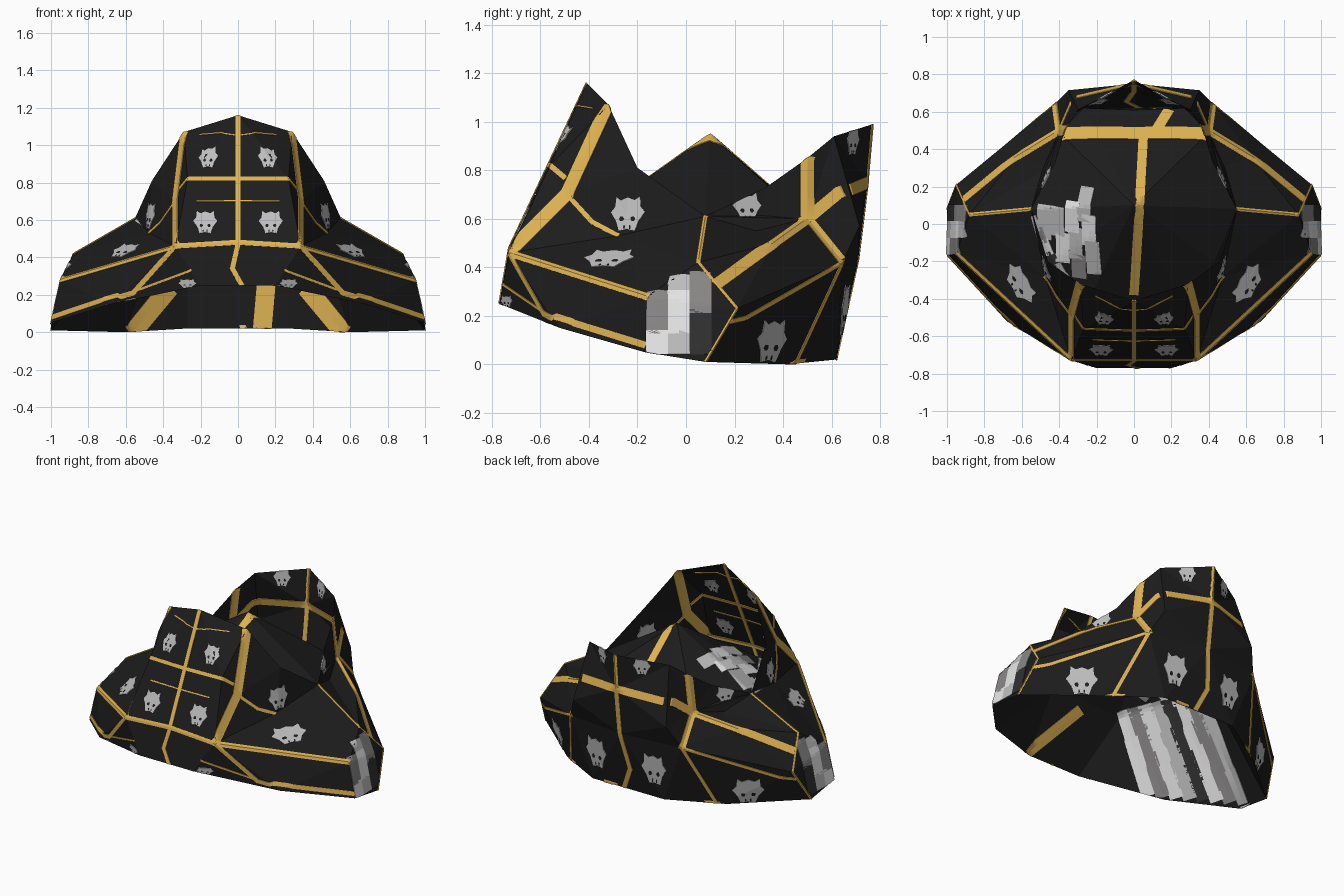
import bpy, bmesh, math
from mathutils import Vector
from mathutils.bvhtree import BVHTree

if "Cube" in bpy.data.objects:
    bpy.data.objects.remove(bpy.data.objects["Cube"], do_unlink=True)


def material(name, r, g, b):
    m = bpy.data.materials.new(name)
    m.use_nodes = True
    m.diffuse_color = (r, g, b, 1)
    m.node_tree.nodes["Principled BSDF"].inputs["Base Color"].default_value = (r, g, b, 1)
    return m


BLACK = material("black felt", .012, .012, .012)
GOLD = material("gold trim", .74, .45, .085)
BONE = material("bone grey", .52, .52, .52)
LIGHT = material("light grey", .8, .8, .8)
MID = material("mid grey", .25, .24, .24)
DARK = material("dark grey", .03, .03, .03)


def add_object(name, bm, mat, thickness=0):
    me = bpy.data.meshes.new(name)
    bm.to_mesh(me)
    ob = bpy.data.objects.new(name, me)
    bpy.context.collection.objects.link(ob)
    me.materials.append(mat)
    if thickness:
        mod = ob.modifiers.new("thickness", 'SOLIDIFY')
        mod.thickness, mod.offset = thickness, 0
    return ob


def mirrored_shell(name, points, faces):
    """Folded sheet from one half, mirrored in x; returns its surface for snapping."""
    bm = bmesh.new()
    for s in (1, -1):
        vs = {k: bm.verts.new((p[0] * s, p[1], p[2])) for k, p in points.items()}
        for f in faces:
            bm.faces.new([vs[k] for k in f.split()][::s])
    bmesh.ops.remove_doubles(bm, verts=bm.verts, dist=.0005)
    bmesh.ops.triangulate(bm, faces=bm.faces)
    bmesh.ops.recalc_face_normals(bm, faces=bm.faces)
    add_object(name, bm, BLACK)
    return BVHTree.FromBMesh(bm)


# Bottom rim shared by the brim and the lining
rim = dict(F0=(0, -.77, .25), F1=(.2, -.77, .25), F2=(.68, -.52, .15), T1=(1, -.17, .05),
           T2=(1, .08, .01), B2=(.6, .42, 0), B1=(.27, .62, .02), B0=(0, .62, .02))

# Upturned brim: flat front panel, steep walls W, V above the flared sides
brim_points = dict(
    rim, m0=(0, -.73, .48), m1=(.335, -.73, .46), q0=(0, -.57, .82), q=(.27, -.56, .82),
    n1=(.335, -.49, .7), T0=(.95, -.16, .28), T3=(.88, .05, .42), T4=(.95, .21, .23),
    K=(.63, .36, .5), W=(.475, -.28, .53), V=(.465, .3, .56), P=(.35, .715, .57),
    M=(.42, .645, .42), M0=(0, .71, .43), J=(.4, .5, .6), c0=(0, .75, .75),
    t0=(0, -.41, 1.16), t1=(.29, -.32, 1.07), t2=(.46, -.2, .81), t3=(.55, .08, .61),
    t4=(.42, .33, .73), t5=(.37, .5, .85), t6=(.3, .61, .94), t7=(0, .77, .99))
brim = mirrored_shell("upturned_brim", brim_points, [
    "F0 F1 m1 m0", "F1 F2 m1", "F2 T1 T0 m1", "T0 T1 T2 T4 T3", "m0 m1 q q0", "q0 q t1 t0",
    "m1 n1 q", "q n1 t1", "m1 W n1", "m1 T0 W", "W T0 T3", "W T3 t3", "n1 W t2", "W t3 t2",
    "n1 t2 t1", "T4 T2 B2", "T4 B2 M", "B2 B1 M", "B1 B0 M0 M", "T3 T4 K", "T4 M K", "M J K",
    "T3 K V", "T3 V t3", "V t4 t3", "K J V", "J t4 V", "J t5 t4",
    "M M0 P", "M0 c0 P", "M P J", "J P t6", "P c0 t7 t6", "J t6 t5"])

# Crown and the lining under it
crown_points = dict(
    rim, top=(0, .1, .95), k0=(0, -.45, .56), k1=(.27, -.46, .56), k2=(.43, -.2, .6),
    k3=(.55, .08, .61), k4=(.4, .49, .6), k5=(.27, .62, .5), k6=(0, .61, .5))
crown = mirrored_shell("crown_and_lining", crown_points, [
    "top k0 k1", "top k1 k2", "top k2 k3", "top k3 k4", "top k4 k5", "top k5 k6",
    "k0 F0 F1 k1", "k1 F1 F2 k2", "k2 F2 T1", "k2 T1 T2 k3", "k3 T2 B2 k4",
    "k4 B2 B1 k5", "k5 B1 B0 k6"])


def snap(surface, p):
    return surface.find_nearest(p)[0]


def average_normal(surface, p):
    """Mean normal of the faces meeting at a point, so strips wrap over folds."""
    hits = surface.find_nearest_range(p, .006)
    return sum((h[1] for h in hits), Vector()).normalized()


def ribbon(bm, surface, path, width, mirror=False):
    """Thin strip that follows the folds of a surface along a path."""
    if mirror:
        ribbon(bm, surface, [(-x, y, z) for x, y, z in path], width)
    for a, b in zip(path, path[1:]):
        a, b = Vector(a), Vector(b)
        d = (b - a).normalized()
        a, b = a - d * width * .3, b + d * width * .3
        n = max(2, math.ceil((b - a).length / .015))
        last = None
        for i in range(n + 1):
            loc = snap(surface, a.lerp(b, i / n))
            side = average_normal(surface, loc).cross(d).normalized() * width / 2
            row = [bm.verts.new(snap(surface, loc + side * k)) for k in (-1, 0, 1)]
            if last:
                for k in (0, 1):
                    bm.faces.new((last[k], last[k + 1], row[k + 1], row[k]))
            last = row


def named(names):
    return [brim_points[k] for k in names.split()]


# Gold trim on the brim, mirrored left and right
trim = bmesh.new()
for path, width in [
        (named("m0 m1"), .028), (named("m1 n1 t1"), .062), (named("m1 T0"), .036),
        (named("t3 T3"), .02), (named("T3 T4 T2"), .012), (named("J t5"), .06),
        (named("J M"), .045), (named("M") + [(.92, .26, .18), (.97, .2, .17)], .02),
        (named("M") + [(.55, .45, 0)], .022),
        (named("q0 q") + [(.31, -.5, .77)], .022),
        ([(0, -.625, .7), (.22, -.62, .7)], .008),
        ([(0, -.46, 1.05), (.2, -.38, 1.05)], .007),
        (named("n1") + [(.4, -.38, .58)] + named("W"), .02),
        (named("m1") + [(.56, -.59, .21), (1, -.17, .08)], .028),
        ([(.55, -.6, .22), (.25, -.74, .33)], .012),
        ([(.9, .13, .33), (.63, .36, .5), (.4, .5, .6), (.33, .62, .7), (0, .75, .75)], .05)]:
    ribbon(trim, brim, path, width, True)
# Centre seams
ribbon(trim, brim, [(0, -.41, 1.16), (0, -.73, .47), (-.03, -.75, .34), (.02, -.77, .25)], .026)
ribbon(trim, brim, [(0, .77, .99), (0, .71, .43), (-.04, .66, .18), (.03, .62, .02)], .032)
add_object("brim_gold_trim", trim, GOLD, .008)

# Gold on the crown and lining
trim = bmesh.new()
ribbon(trim, crown, [(-.37, .475, .6), (.37, .475, .6)], .085)
ribbon(trim, crown, [(.05, .46, .62), (.03, .1, .94), (0, -.38, .64)], .05)
ribbon(trim, crown, [(.12, .5, .6), (.18, .6, .52)], .06)
ribbon(trim, crown, [(.15, .62, .25), (.13, .62, .02)], .1)
ribbon(trim, crown, [(.38, .55, .22), (.57, .45, 0)], .11, True)
ribbon(trim, crown, [(.03, -.5, .5), (.22, -.76, .26)], .08)
add_object("crown_gold_trim", trim, GOLD, .008)

# Skull emblems: jagged plates with dark sockets
half = [(0, .9), (.4, .75), (.7, .95), (.75, .4), (1, .1), (.65, -.4), (.45, -.95), (0, -.85)]
outline = half + [(-x, y) for x, y in half[-2:0:-1]]
socket = [(math.cos(i * math.pi / 3), math.sin(i * math.pi / 3)) for i in range(6)]
bone, sockets = bmesh.new(), bmesh.new()


def emblem(center, width, height):
    loc, normal = brim.find_nearest(Vector(center))[:2]
    right = Vector((0, 0, 1)).cross(normal).normalized()
    up = normal.cross(right)

    def place(bm, x, y):
        return bm.verts.new(snap(brim, loc + right * x * width / 2 + up * y * height / 2))

    def fan(bm, shape, cx, cy, sx, sy):
        mid = place(bm, cx, cy)
        ring = [place(bm, cx + x * sx, cy + y * sy) for x, y in shape]
        for i, v in enumerate(ring):
            bm.faces.new((mid, ring[i - 1], v))

    fan(bone, outline, 0, 0, 1, 1)
    for s in (1, -1):
        fan(sockets, socket, s * .32, -.28, .14, .15)
        fan(sockets, socket, s * .16, -.74, .05, .13)


for (x, y, z), w, h in [
        ((.16, -.49, .925), .11, .13), ((.175, -.67, .585), .13, .14),
        ((.27, -.74, .26), .11, .05), ((.467, -.24, .62), .15, .15),
        ((.61, -.32, .44), .24, .13), ((.47, .25, .65), .13, .12),
        ((.7, .33, .1), .2, .19), ((.22, .68, .22), .17, .22), ((.15, .69, .92), .11, .12)]:
    for s in (1, -1):
        emblem((x * s, y, z), w, h)
add_object("skull_emblems", bone, BONE, .008)
add_object("skull_sockets", sockets, BLACK, .0095)

# Grey patchwork on the side tips
patches = {m.name: (m, bmesh.new()) for m in (LIGHT, BONE, MID, DARK)}


def patch(surface, mat, a, b, width, mirror=False):
    ribbon(patches[mat.name][1], surface, [a, b], width, mirror)


columns = [(-.12, (LIGHT, MID, MID)), (-.03, (BONE, LIGHT, LIGHT, BONE)),
           (.06, (DARK, DARK, MID, MID))]
for y, mats in columns:
    for i, mat in enumerate(mats):
        z = .09 + i * .085
        patch(brim, mat, (1 - z * .2, y, z - .025), (1 - z * .2, y, z + .025), .09, True)

# Grey patchwork on one side of the crown
for x, y0, y1, mat in [(-.26, .18, .04, BONE), (-.25, .02, -.1, LIGHT), (-.33, .1, -.02, LIGHT),
                       (-.33, -.05, -.18, BONE), (-.41, .07, -.04, BONE), (-.4, -.08, -.2, LIGHT),
                       (-.48, .08, -.06, BONE), (-.25, -.14, -.28, BONE), (-.33, -.22, -.3, MID)]:
    patch(crown, mat, (x, y0, .95 - abs(x) * .62), (x, y1, .92 - abs(x) * .62), .085)

# Grey streaks down one side of the lining
streaks = [LIGHT, MID, LIGHT, BONE, DARK, LIGHT, MID, BONE]
start, bend, end = Vector((-.27, -.42, .56)), Vector((-.58, -.56, .18)), Vector((-.97, -.12, .08))
for i, mat in enumerate(streaks):
    t = i / (len(streaks) - 1)
    patch(crown, mat, start.lerp(Vector((-.53, 0, .6)), t), bend.lerp(end, t), .09)

for name, (mat, bm) in patches.items():
    add_object("patchwork_" + name.replace(" ", "_"), bm, mat, .008)
